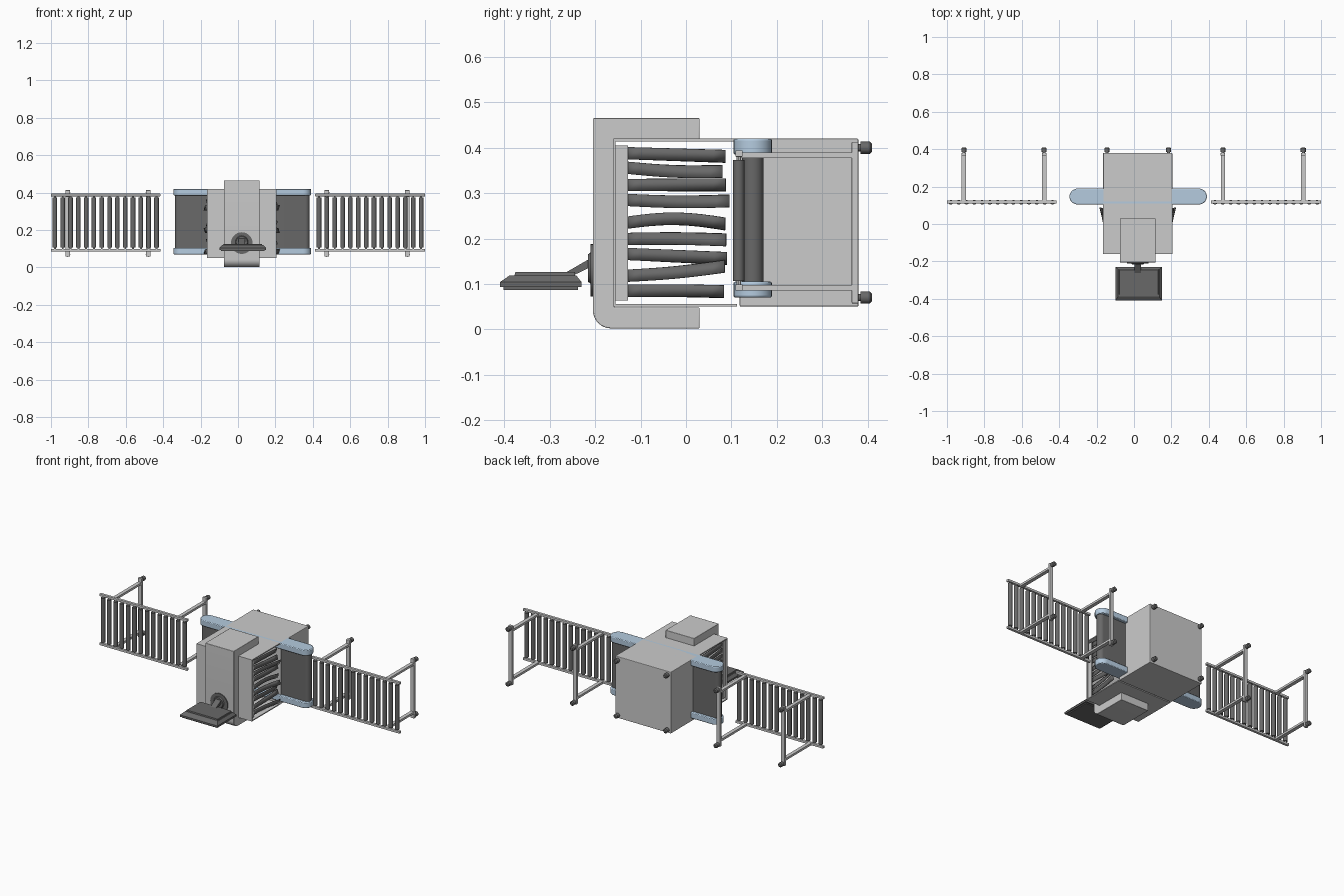
import bpy, bmesh, math
from mathutils import Vector

if "Cube" in bpy.data.objects:
    bpy.data.objects.remove(bpy.data.objects["Cube"])


def material(name, rgb):
    m = bpy.data.materials.new(name)
    m.diffuse_color = (*rgb, 1)
    m.use_nodes = True
    m.node_tree.nodes["Principled BSDF"].inputs["Base Color"].default_value = m.diffuse_color
    return m


BLUE = material("pale_blue", (0.46, 0.6, 0.74))
DARK = material("dark_grey", (0.14, 0.14, 0.14))
CX = 0.02  # centre line of the machine


def finish(name, bm, mat=None, bevel=0, smooth=False):
    bmesh.ops.recalc_face_normals(bm, faces=bm.faces[:])
    me = bpy.data.meshes.new(name)
    bm.to_mesh(me)
    bm.free()
    ob = bpy.data.objects.new(name, me)
    bpy.context.collection.objects.link(ob)
    if mat:
        me.materials.append(mat)
    if bevel:
        b = ob.modifiers.new("bevel", 'BEVEL')
        b.width, b.segments, b.limit_method = bevel, 2, 'ANGLE'
    if smooth:
        bpy.ops.object.select_all(action='DESELECT')
        ob.select_set(True)
        bpy.context.view_layer.objects.active = ob
        bpy.ops.object.shade_smooth_by_angle(angle=math.radians(35))
    return ob


def prism(name, pts, axis, lo, hi, mat=None, bevel=0, smooth=False):
    """Extrude a 2D profile along x (pts are y,z) or along z (pts are x,y)."""
    bm = bmesh.new()
    place = (lambda a, b, t: (t, a, b)) if axis == 'x' else (lambda a, b, t: (a, b, t))
    f = bm.faces.new([bm.verts.new(place(a, b, lo)) for a, b in pts])
    r = bmesh.ops.extrude_face_region(bm, geom=[f])
    d = Vector(place(0, 0, hi - lo))
    bmesh.ops.translate(bm, vec=d, verts=[v for v in r['geom'] if isinstance(v, bmesh.types.BMVert)])
    return finish(name, bm, mat, bevel, smooth)


def box(name, x, y, z, mat=None, bevel=0):
    return prism(name, [(x[0], y[0]), (x[1], y[0]), (x[1], y[1]), (x[0], y[1])], 'z', *z, mat, bevel)


def rod(name, a, b, r, mat=None, seg=16, r2=None):
    a, b = Vector(a), Vector(b)
    bm = bmesh.new()
    bmesh.ops.create_cone(bm, cap_ends=True, segments=seg, radius1=r,
                          radius2=r if r2 is None else r2, depth=(b - a).length)
    bmesh.ops.rotate(bm, matrix=(b - a).to_track_quat('Z', 'Y').to_matrix(), verts=bm.verts)
    bmesh.ops.translate(bm, vec=(a + b) / 2, verts=bm.verts)
    return finish(name, bm, mat, smooth=True)


def stadium(x0, x1, y, r, n=12):
    arc = [math.pi * i / n - math.pi / 2 for i in range(n + 1)]
    return ([(x1 - r + r * math.cos(t), y + r * math.sin(t)) for t in arc] +
            [(x0 + r - r * math.cos(t), y - r * math.sin(t)) for t in arc])


def foot(name, x, z):
    rod(name + "_stem", (x, 0.375, z), (x, 0.39, z), 0.008, DARK, 12)
    rod(name + "_pad", (x, 0.384, z), (x, 0.405, z), 0.0135, DARK, 12)
    rod(name + "_tip", (x, 0.405, z), (x, 0.41, z), 0.0135, DARK, 12, 0.008)


# Main cabinet and its feet
box("cabinet", (-0.165, 0.205), (0.118, 0.38), (0.05, 0.42), bevel=0.003)
for i, x in enumerate((-0.145, 0.185)):
    for j, z in enumerate((0.07, 0.40)):
        foot(f"cabinet_foot_{i}{j}", x, z)

# Conveyor: belt between two blue side rails
prism("conveyor_belt", stadium(-0.338, 0.383, 0.147, 0.024), 'z', 0.1, 0.39, DARK, smooth=True)
for n, lo, hi in (("lower", 0.07, 0.105), ("upper", 0.385, 0.42)):
    prism(f"conveyor_rail_{n}", stadium(-0.345, 0.39, 0.147, 0.0425), 'z', lo, hi, BLUE, 0.004, True)

# Scanning tunnel, open at both ends
prism("tunnel_shell", [(0.112, 0.05), (-0.16, 0.05), (-0.16, 0.42), (0.112, 0.42), (0.112, 0.414),
                       (-0.155, 0.414), (-0.155, 0.056), (0.112, 0.056)], 'x', -0.165, 0.205)

# Curtain strips at each tunnel mouth: start z, end z, arch, end y
STRIPS = [(0.388, 0.381, 0, 0.087), (0.356, 0.348, -0.004, 0.08), (0.318, 0.318, 0, 0.087),
          (0.285, 0.283, -0.003, 0.096), (0.235, 0.232, 0.01, 0.086), (0.199, 0.197, 0.002, 0.088),
          (0.166, 0.156, 0, 0.09), (0.118, 0.139, -0.003, 0.085), (0.085, 0.083, 0.001, 0.083)]
for side, s in (("left", -1), ("right", 1)):
    x0 = CX + s * 0.172
    box(f"curtain_header_{side}", (x0 - 0.004, x0 + 0.004), (-0.155, -0.128), (0.063, 0.405))
    for k, (za, zb, arch, ye) in enumerate(STRIPS):
        bm = bmesh.new()
        rows = []
        for i in range(9):
            t = i / 8
            y = -0.13 + t * (ye + 0.13)
            z = za + (zb - za) * t + arch * math.sin(math.pi * t)
            x = x0 + s * (0.004 + 0.012 * (k % 3)) * t * t
            tilt = 0.004 * t * (-1) ** k
            rows.append([bm.verts.new((x + a * tilt, y, z + a * 0.0135)) for a in (-1, 1)])
        for p, q in zip(rows, rows[1:]):
            bm.faces.new((p[0], p[1], q[1], q[0]))
        ob = finish(f"curtain_strip_{side}_{k}", bm, DARK, smooth=True)
        ob.modifiers.new("thickness", 'SOLIDIFY').thickness = 0.003

# C-shaped generator cover wrapped round the tunnel, one corner rounded
R = 0.04
corner = [(-0.205 + R - R * math.sin(t), 0.002 + R - R * math.cos(t))
          for t in [math.pi / 2 * i / 8 for i in range(9)]]
prism("wrap_cover", [(0.03, 0.002)] + corner + [(-0.205, 0.465), (0.03, 0.465), (0.03, 0.418),
                     (-0.158, 0.418), (-0.158, 0.048), (0.03, 0.048)], 'x', -0.075, 0.115,
      bevel=0.002, smooth=True)

# Monitor on a round mount with a short arm
rod("mount_plate", (CX, -0.204, 0.13), (CX, -0.21, 0.13), 0.058, DARK, 32)
rod("mount_hub", (CX, -0.208, 0.135), (CX, -0.216, 0.135), 0.036, DARK, 24, 0.03)
prism("monitor_arm", [(-0.208, 0.158), (-0.208, 0.138), (-0.25, 0.118), (-0.265, 0.125)], 'x',
      CX - 0.018, CX + 0.018, DARK)


def frustum(name, lower, upper, mat):
    """Box-like solid from two rectangles (half width, y0, y1, z)."""
    bm = bmesh.new()
    a, b = [[bm.verts.new(p) for p in ((0.025 - w, y0, z), (0.025 + w, y0, z),
                                       (0.025 + w, y1, z), (0.025 - w, y1, z))]
            for w, y0, y1, z in (lower, upper)]
    bm.faces.new(a)
    bm.faces.new(b)
    for i in range(4):
        bm.faces.new((a[i], a[i - 1], b[i - 1], b[i]))
    finish(name, bm, mat)


frustum("monitor_frame", (0.125, -0.41, -0.23, 0.093), (0.125, -0.41, -0.23, 0.104), DARK)
frustum("monitor_back", (0.125, -0.41, -0.23, 0.104), (0.11, -0.388, -0.242, 0.119), DARK)
frustum("monitor_back_panel", (0.105, -0.378, -0.244, 0.118), (0.103, -0.376, -0.245, 0.126), DARK)
frustum("monitor_screen", (0.117, -0.402, -0.238, 0.087), (0.117, -0.402, -0.238, 0.094), DARK)

# Roller tables on either side
for side, x0, x1, legs in (("left", -1.0, -0.415, (-0.91, -0.48)), ("right", 0.412, 1.0, (0.475, 0.905))):
    for n, z in (("lower", 0.085), ("upper", 0.38)):
        box(f"table_rail_{side}_{n}", (x0, x1), (0.109, 0.125), (z, z + 0.014), bevel=0.002)
    count = 14
    for i in range(count):
        x = x0 + (i + 0.5) * (x1 - x0) / count
        rod(f"table_roller_{side}_{i}", (x, 0.116, 0.106), (x, 0.116, 0.373), 0.0125, DARK, 14)
        rod(f"table_axle_{side}_{i}", (x, 0.116, 0.09), (x, 0.116, 0.388), 0.005, None, 8)
    for k, x in enumerate(legs):
        for n, z in (("lower", 0.085), ("upper", 0.377)):
            box(f"table_leg_{side}_{k}_{n}", (x - 0.011, x + 0.011), (0.12, 0.366), (z, z + 0.013))
        box(f"table_crossbar_{side}_{k}", (x - 0.012, x + 0.012), (0.365, 0.38), (0.057, 0.413), bevel=0.002)
        for j, z in enumerate((0.07, 0.40)):
            foot(f"table_foot_{side}_{k}{j}", x, z)
